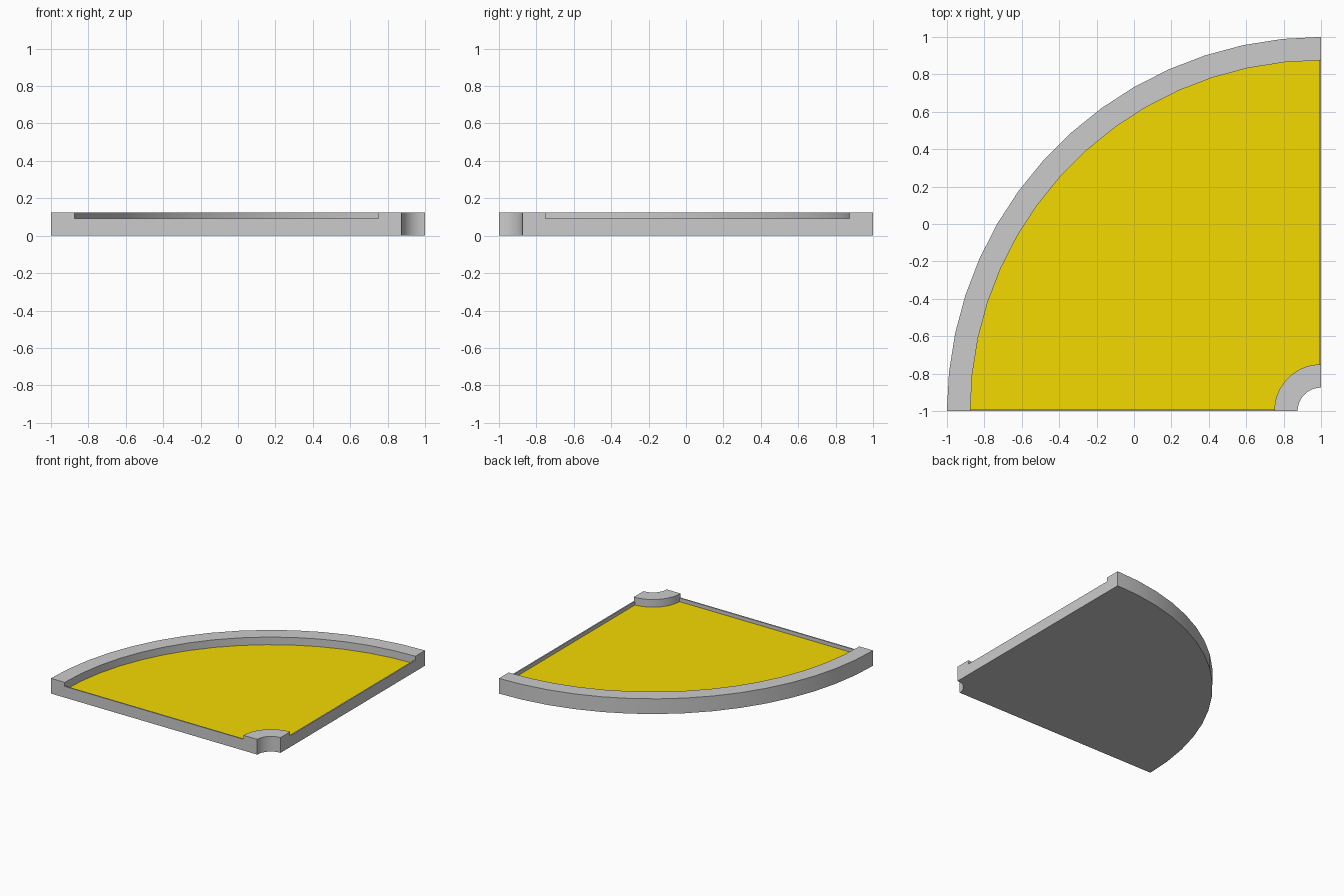
import bpy, bmesh, math
from mathutils import Vector

if "Cube" in bpy.data.objects:
    bpy.data.objects.remove(bpy.data.objects["Cube"])

CORNER = Vector((1, -1, 0))        # arc centre
RADII = [0.125, 0.25, 1.875, 2.0]  # hub bore, hub, rim inside, rim outside
SEGS, LIP = 15, 0.011
FLOOR_Z, LIP_Z, RIM_Z = 0.062, 0.092, 0.125


def point(r, row):
    """Point at radius r; rows 1 and SEGS+1 run parallel to the straight edges."""
    if row == 1:
        a = math.asin(LIP / r)
    elif row == SEGS + 1:
        a = math.pi / 2 - math.asin(LIP / r)
    else:
        step = 0 if row == 0 else min(row - 1, SEGS)
        if row == SEGS + 2:
            step = SEGS
        a = math.pi / 2 * step / SEGS
    return CORNER + Vector((-r * math.cos(a), r * math.sin(a), 0))


ROWS = SEGS + 2


def height(i, j):
    if not (0 <= i < ROWS and 0 <= j < 3):
        return 0
    if j != 1:
        return RIM_Z
    return LIP_Z if i in (0, ROWS - 1) else FLOOR_Z


bm = bmesh.new()


def face(pts, outward, mat=0):
    f = bm.faces.new([bm.verts.new(p) for p in pts])
    f.normal_update()
    if f.normal.dot(outward) < 0:
        f.normal_flip()
    f.material_index = mat


# Stepped quarter tray: top, underside and a wall wherever the height drops
up = Vector((0, 0, 1))
for i in range(ROWS):
    for j in range(3):
        h = height(i, j)
        quad = [point(RADII[j], i), point(RADII[j + 1], i),
                point(RADII[j + 1], i + 1), point(RADII[j], i + 1)]
        centre = sum(quad, Vector()) / 4
        face([p + up * h for p in quad], up, int(h == FLOOR_Z))
        face(quad, -up)
        sides = [(i - 1, j), (i, j + 1), (i + 1, j), (i, j - 1)]
        for k, nb in enumerate(sides):
            low = height(*nb)
            if low < h:
                a, b = quad[k], quad[(k + 1) % 4]
                face([a + up * low, b + up * low, b + up * h, a + up * h],
                     (a + b) / 2 - centre)

bmesh.ops.remove_doubles(bm, verts=bm.verts, dist=1e-5)
mesh = bpy.data.meshes.new("quarter_round_tray")
bm.to_mesh(mesh)
bm.free()
tray = bpy.data.objects.new("quarter_round_tray", mesh)
bpy.context.collection.objects.link(tray)

# Grey body and yellow sunken floor
grey = bpy.data.materials.new("body_grey")
grey.diffuse_color = (0.8, 0.8, 0.8, 1)
grey.use_nodes = True
grey.node_tree.nodes["Principled BSDF"].inputs["Base Color"].default_value = grey.diffuse_color
yellow = bpy.data.materials.new("floor_yellow")
yellow.diffuse_color = (0.9, 0.7, 0.0, 1)
yellow.use_nodes = True
yellow.node_tree.nodes["Principled BSDF"].inputs["Base Color"].default_value = yellow.diffuse_color
mesh.materials.append(grey)
mesh.materials.append(yellow)

bpy.context.view_layer.objects.active = tray
tray.select_set(True)
bpy.ops.object.shade_smooth_by_angle(angle=math.radians(30))
